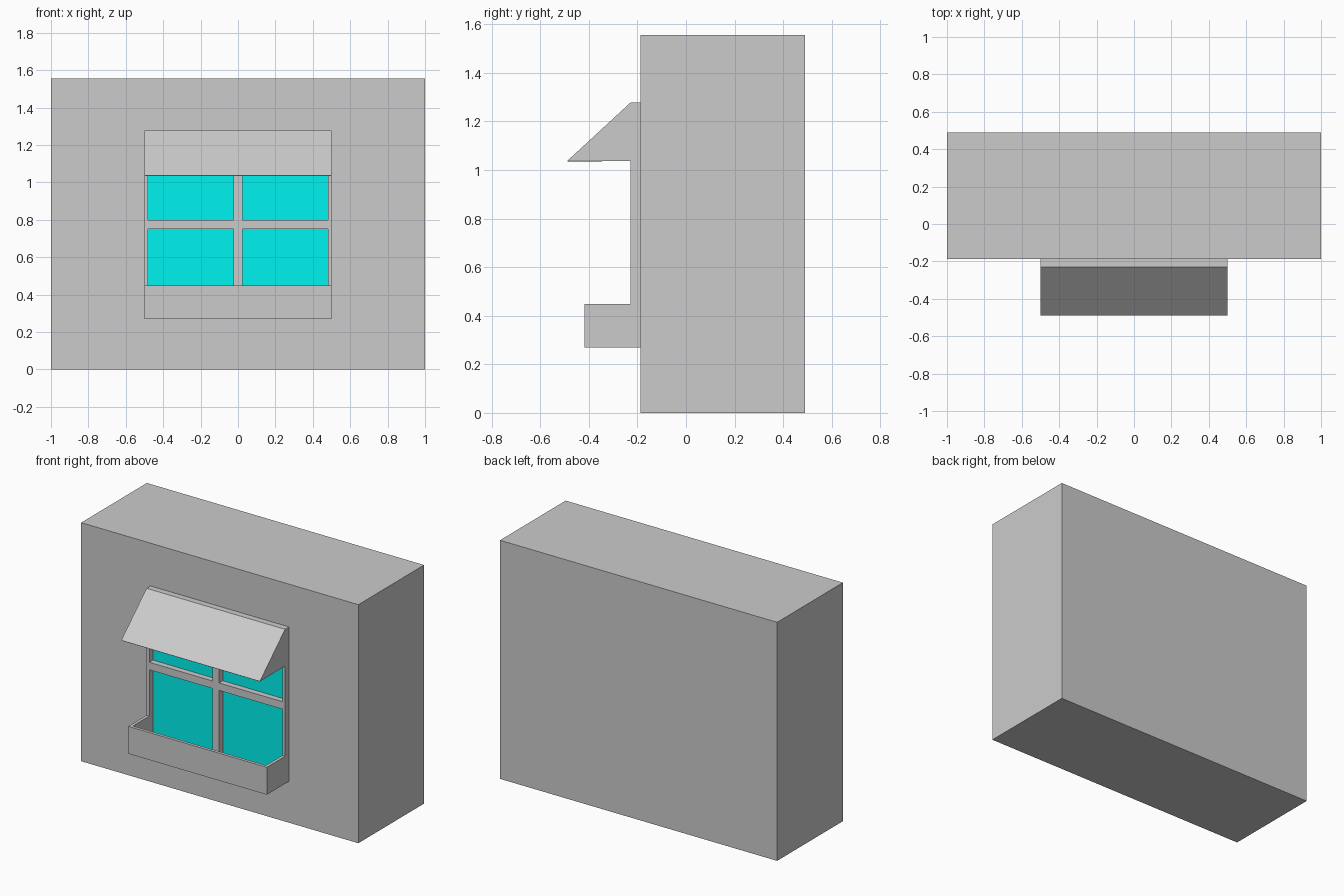
import bpy
import bmesh

if "Cube" in bpy.data.objects:
    bpy.data.objects.remove(bpy.data.objects["Cube"])

WALL_Y = -0.188    # front of the wall
FRAME_Y = -0.229   # front of the window frame


def box(name, x, y, z):
    """Box from (min, max) ranges on each axis."""
    bm = bmesh.new()
    bmesh.ops.create_cube(bm, size=1)
    for v in bm.verts:
        v.co = [r[0] if c < 0 else r[1] for c, r in zip(v.co, (x, y, z))]
    return finish(name, bm)


def finish(name, bm):
    bmesh.ops.recalc_face_normals(bm, faces=bm.faces)
    mesh = bpy.data.meshes.new(name)
    bm.to_mesh(mesh)
    bm.free()
    ob = bpy.data.objects.new(name, mesh)
    bpy.context.collection.objects.link(ob)
    return ob


def cut(target, cutter):
    """Subtract the cutter and discard it."""
    cutter.hide_render = True
    mod = target.modifiers.new("cut", 'BOOLEAN')
    mod.operation = 'DIFFERENCE'
    mod.solver = 'EXACT'
    mod.object = cutter
    bpy.context.view_layer.objects.active = target
    bpy.ops.object.modifier_apply(modifier=mod.name)
    bpy.data.objects.remove(cutter)


# Wall block
box("wall", (-1, 1), (WALL_Y, 0.489), (0, 1.556))

# Window frame with four pane openings
frame = box("window_frame", (-0.5, 0.5), (FRAME_Y, WALL_Y), (0.27, 1.277))
for x in ((-0.48, -0.024), (0.024, 0.48)):
    for z in ((0.29, 0.751), (0.80, 1.257)):
        cut(frame, box("pane_cutter", x, (-0.3, -0.1), z))

# Glass lying against the wall behind the frame
glass = box("glass", (-0.48, 0.48), (WALL_Y - 0.003, WALL_Y), (0.29, 1.257))
cyan = bpy.data.materials.new("glass_cyan")
cyan.diffuse_color = (0.0, 0.9, 0.87, 1)
cyan.use_nodes = True
cyan.node_tree.nodes["Principled BSDF"].inputs["Base Color"].default_value = cyan.diffuse_color
glass.data.materials.append(cyan)

# Planter box, open at the top and towards the window
planter = box("planter_box", (-0.5, 0.5), (-0.417, FRAME_Y), (0.27, 0.449))
cut(planter, box("planter_cutter", (-0.48, 0.48), (-0.397, -0.1), (0.29, 0.6)))

# Awning: thin sloped sheet with two triangular cheeks, open underneath
bm = bmesh.new()
left, right = [[bm.verts.new((x, y, z)) for y, z in
                ((FRAME_Y, 1.277), (-0.489, 1.037), (FRAME_Y, 1.037))]
               for x in (-0.5, 0.5)]
bm.faces.new((left[0], left[1], right[1], right[0]))
bm.faces.new((left[0], left[2], left[1]))
bm.faces.new((right[0], right[1], right[2]))
awning = finish("awning", bm)
shell = awning.modifiers.new("thickness", 'SOLIDIFY')
shell.thickness = 0.004
shell.offset = -1
